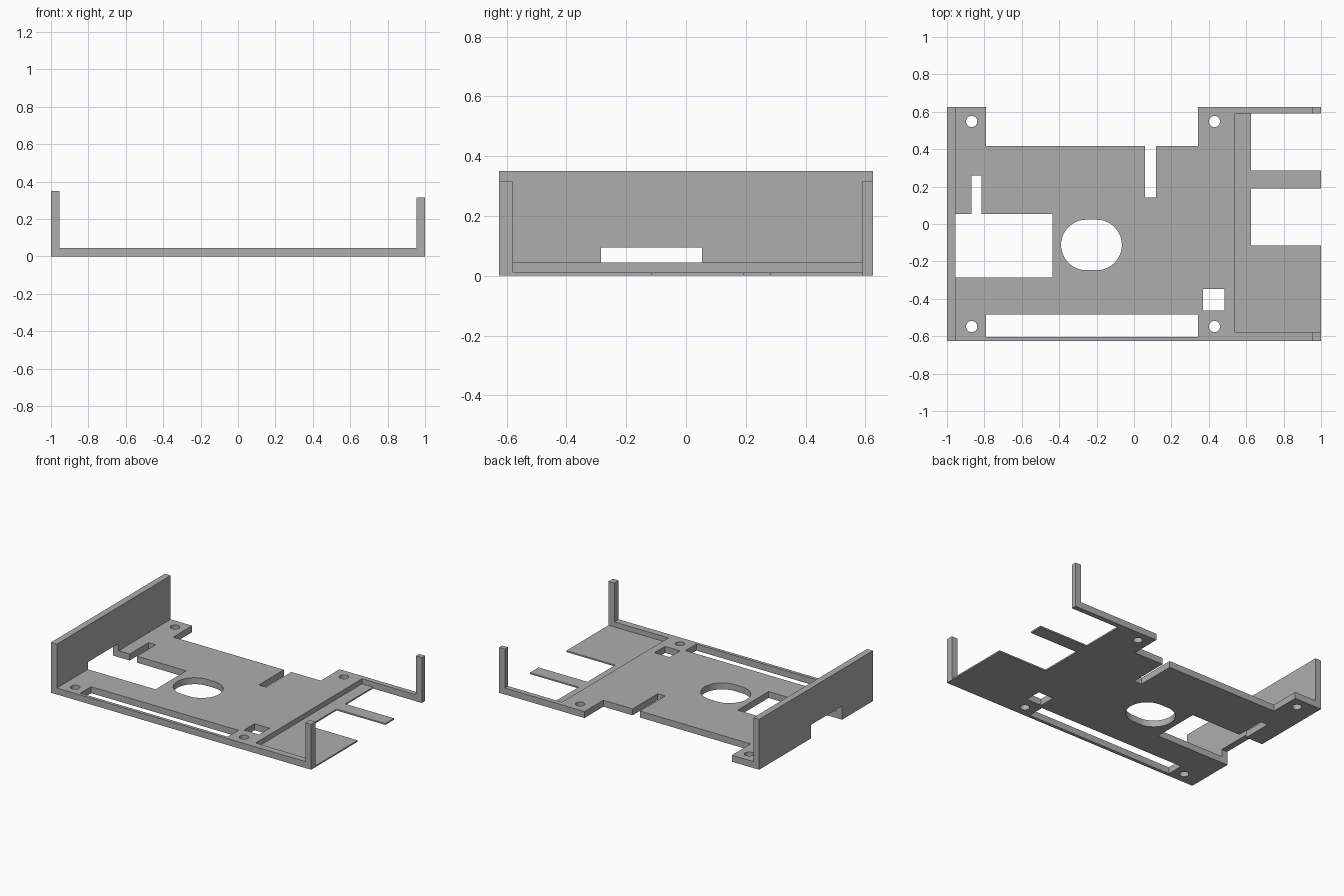
import bpy, bmesh
from math import cos, sin, pi

cube = bpy.data.objects.get("Cube")
if cube:
    bpy.data.objects.remove(cube, do_unlink=True)

grey = bpy.data.materials.new("plain grey")
grey.use_nodes = True
grey.diffuse_color = (0.42, 0.42, 0.42, 1)
grey.node_tree.nodes["Principled BSDF"].inputs["Base Color"].default_value = grey.diffuse_color


def prism(name, points, offset):
    """Extrude a closed 3D profile along an offset."""
    bm = bmesh.new()
    face = bm.faces.new([bm.verts.new(p) for p in points])
    grown = bmesh.ops.extrude_face_region(bm, geom=[face])
    moved = [v for v in grown["geom"] if isinstance(v, bmesh.types.BMVert)]
    bmesh.ops.translate(bm, verts=moved, vec=offset)
    bmesh.ops.recalc_face_normals(bm, faces=bm.faces[:])
    mesh = bpy.data.meshes.new(name)
    bm.to_mesh(mesh)
    bm.free()
    mesh.materials.append(grey)
    obj = bpy.data.objects.new(name, mesh)
    bpy.context.collection.objects.link(obj)
    return obj


def cut(name, outline, z0=-0.1, z1=0.095):
    """Cut a vertical hole with the given plan outline from the tray."""
    tool = prism(name, [(x, y, z0) for x, y in outline], (0, 0, z1 - z0))
    tool.hide_render = True
    mod = tray.modifiers.new(name, "BOOLEAN")
    mod.operation = "DIFFERENCE"
    mod.solver = "EXACT"
    mod.object = tool
    bpy.ops.object.modifier_apply(modifier=mod.name)
    bpy.data.objects.remove(tool, do_unlink=True)


def rect(x0, x1, y0, y1):
    return [(x0, y0), (x1, y0), (x1, y1), (x0, y1)]


def rounded_slot(x0, x1, y, r, n=32):
    """Two half circles joined by straight sides; a circle if x0 == x1."""
    right = [(x1 + r * cos(a), y + r * sin(a)) for a in (pi * (i / n - 0.5) for i in range(n + 1))]
    left = [(x0 - r * cos(a), y - r * sin(a)) for a in (pi * (i / n - 0.5) for i in range(n + 1))]
    return right[:-1] + left[:-1] if x0 == x1 else right + left


# Tray: U-shaped section with a tall right wall and a lower left wall
section = [(-1, 0), (1, 0), (1, 0.315), (0.955, 0.315), (0.955, 0.045),
           (-0.955, 0.045), (-0.955, 0.35), (-1, 0.35)]
tray = prism("mounting_tray", [(x, -0.625, z) for x, z in section], (0, 1.25, 0))
bpy.context.view_layer.objects.active = tray
tray.select_set(True)

# Recess with a thin floor, which leaves two corner posts of the left wall
cut("side_recess", rect(0.54, 1.1, -0.578, 0.59), 0.01, 1)

# Openings in the thin floor, either side of the tongue
cut("floor_gap_back", rect(0.625, 1.1, 0.285, 0.59), z1=0.03)
cut("floor_gap_front", rect(0.625, 1.1, -0.115, 0.19), z1=0.03)

# Notches in the plate and the opening under the right wall
cut("wall_opening", rect(-1.1, -0.435, -0.285, 0.053))
cut("wall_slot", rect(-0.87, -0.815, 0, 0.26))
cut("back_notch", rect(-0.79, 0.343, 0.418, 0.8))
cut("back_slot", rect(0.06, 0.118, 0.142, 0.5))
cut("front_slot", rect(-0.79, 0.343, -0.603, -0.485))
cut("square_hole", rect(0.37, 0.485, -0.462, -0.347))
cut("oval_hole", rounded_slot(-0.255, -0.2, -0.112, 0.135))

# Screw holes
for x in (-0.868, 0.43):
    for y in (-0.548, 0.548):
        cut("screw_hole", rounded_slot(x, x, y, 0.03, 16))

bpy.ops.object.shade_smooth_by_angle(angle=pi / 6)
